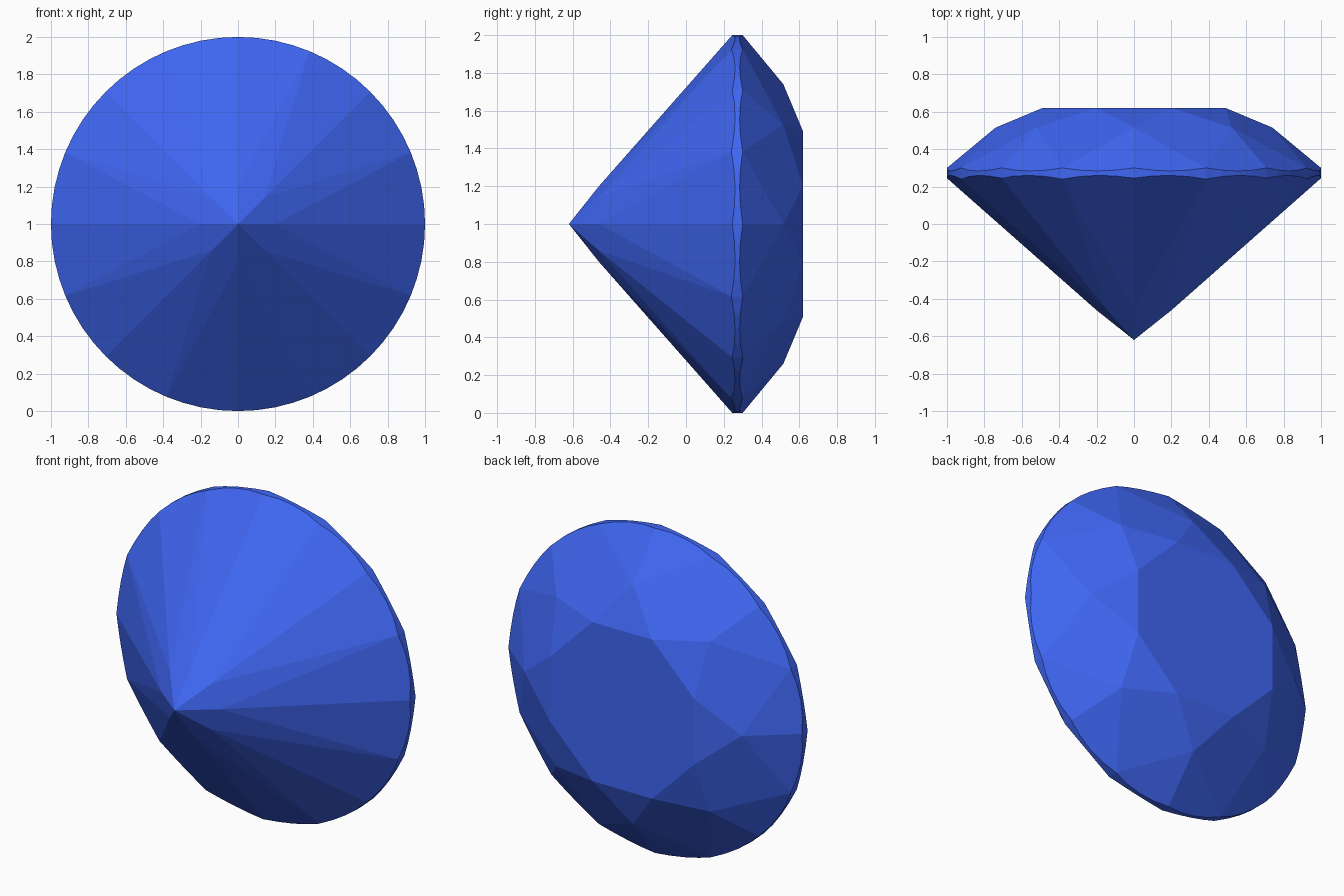
import bpy, bmesh
from math import cos, sin, pi, radians
from mathutils import Vector

if "Cube" in bpy.data.objects:
    bpy.data.objects.remove(bpy.data.objects["Cube"])

FOLD = 8                      # symmetry of the cut
SUB = 4                       # girdle segments per half facet
STEP = pi / FOLD              # 22.5 degrees

TABLE_Y, TABLE_R = 0.62, 0.53
STAR_R = 0.74
CROWN_Y = 0.30                # upper girdle edge
PAV_Y, PAV_TIP_Y = 0.245, 0.24  # lower girdle edge
CULET_Y, PAV_R = -0.62, 0.20


def pt(angle, r, y):
    """Point around the y axis, centred at z = 1."""
    return Vector((r * cos(angle), y, 1 + r * sin(angle)))


def on_plane(a, b, c, angle):
    """Girdle point of radius 1 lying on the plane through a, b, c."""
    n = (b - a).cross(c - a)
    p = pt(angle, 1, 0)
    p.y = a.y - (n.x * (p.x - a.x) + n.z * (p.z - a.z)) / n.y
    return p


# heights that keep the kite facets flat
star_y = TABLE_Y - (TABLE_Y - CROWN_Y) * (STAR_R * cos(STEP) - TABLE_R) / (1 - TABLE_R)
pav_y = CULET_Y + (PAV_TIP_Y - CULET_Y) * PAV_R * cos(STEP)

points = [Vector((0, CULET_Y, 1))]
for i in range(FOLD):
    a = 2 * STEP * i
    star, low = pt(a, STAR_R, star_y), pt(a, PAV_R, pav_y)
    points += [pt(a + STEP, TABLE_R, TABLE_Y), star, low]
    # scalloped girdle edges on both half facets beside this axis
    for side in (-1, 1):
        tip = a + side * STEP
        for k in range(SUB + 1):
            t = a + side * STEP * k / SUB
            points.append(on_plane(star, pt(a, 1, CROWN_Y), pt(tip, 1, CROWN_Y), t))
            points.append(on_plane(low, pt(a, 1, PAV_Y), pt(tip, 1, PAV_TIP_Y), t))

# wrap the facet corners in a convex shell and merge flat facets
bm = bmesh.new()
for p in points:
    bm.verts.new(p)
bmesh.ops.remove_doubles(bm, verts=bm.verts[:], dist=1e-4)
bmesh.ops.convex_hull(bm, input=bm.verts[:])
bmesh.ops.delete(bm, geom=[v for v in bm.verts if not v.link_faces], context='VERTS')
bmesh.ops.dissolve_limit(bm, angle_limit=radians(0.6), verts=bm.verts[:], edges=bm.edges[:])
bmesh.ops.recalc_face_normals(bm, faces=bm.faces[:])

mesh = bpy.data.meshes.new("cut_gem")
bm.to_mesh(mesh)
bm.free()
gem = bpy.data.objects.new("cut_gem", mesh)
bpy.context.collection.objects.link(gem)

# deep blue stone
mat = bpy.data.materials.new("blue_stone")
mat.diffuse_color = (0.05, 0.135, 0.9, 1)
mat.use_nodes = True
mat.node_tree.nodes["Principled BSDF"].inputs["Base Color"].default_value = mat.diffuse_color
mesh.materials.append(mat)
